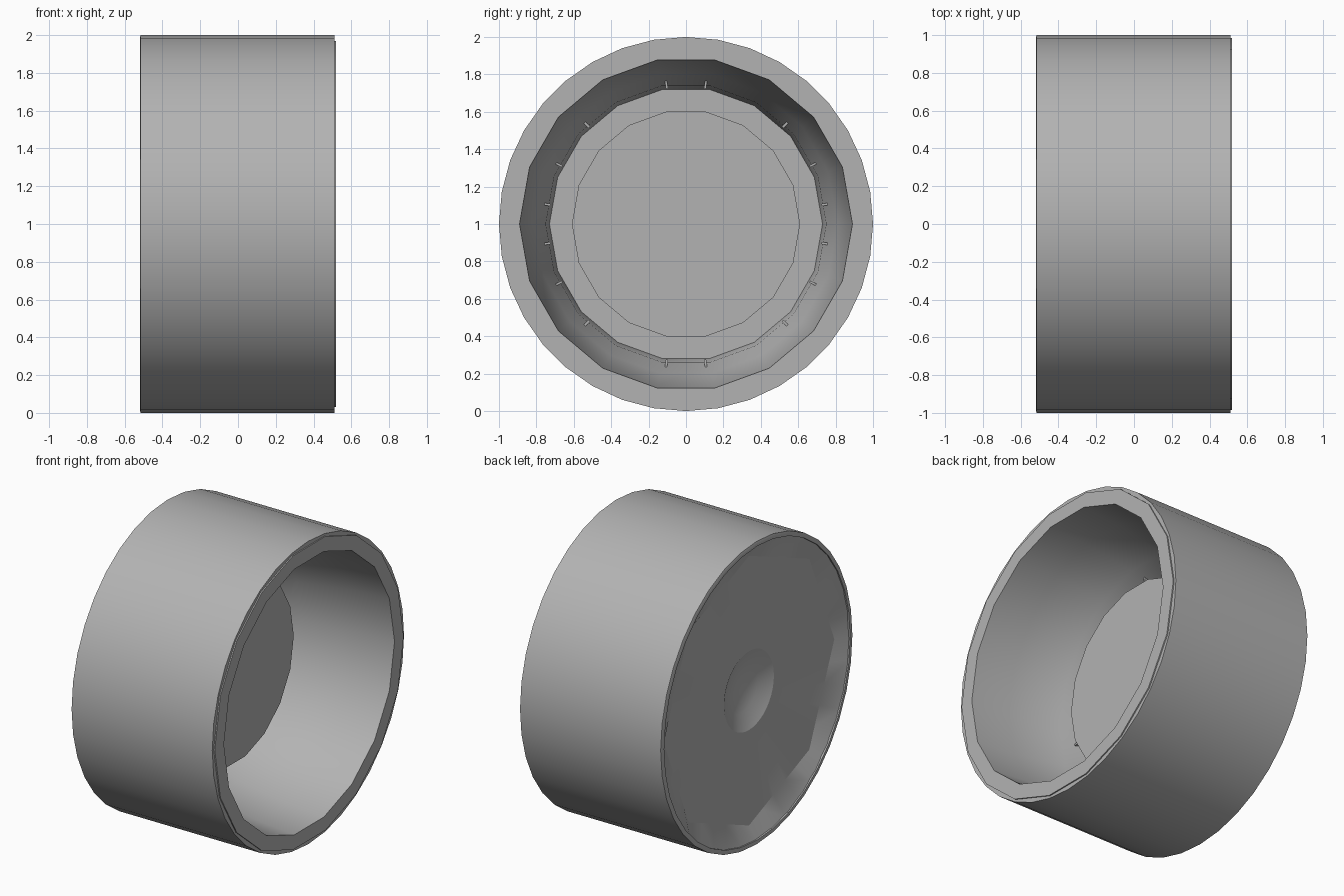
import bpy
import bmesh
from math import cos, sin, pi, radians
from mathutils import Matrix

cube = bpy.data.objects.get("Cube")
if cube:
    bpy.data.objects.remove(cube, do_unlink=True)

CENTRE_Z = 1.0

grey = bpy.data.materials.new("plain grey")
grey.use_nodes = True
COLOUR = (0.45, 0.45, 0.45, 1)
grey.diffuse_color = COLOUR
grey.node_tree.nodes["Principled BSDF"].inputs["Base Color"].default_value = COLOUR


def finish(name, bm, angle=None):
    mesh = bpy.data.meshes.new(name)
    bm.to_mesh(mesh)
    bm.free()
    mesh.materials.append(grey)
    obj = bpy.data.objects.new(name, mesh)
    obj.location.z = CENTRE_Z
    bpy.context.collection.objects.link(obj)
    if angle:
        bpy.ops.object.select_all(action="DESELECT")
        obj.select_set(True)
        bpy.context.view_layer.objects.active = obj
        bpy.ops.object.shade_smooth_by_angle(angle=radians(angle))
    return obj


def octagon(a):
    """Radius of a unit octagon at angle a."""
    return cos(pi / 8) / cos(a % (pi / 4) - pi / 8)


def lathe(name, profile, sides, angle=35, octagon_ring=None):
    """Revolve (x, radius) points around the x axis; one ring may be octagonal."""
    bm = bmesh.new()
    steps = [2 * pi * i / sides for i in range(sides)]
    rings = []
    for k, (x, r) in enumerate(profile):
        if r == 0:
            rings.append([bm.verts.new((x, 0, 0))] * sides)
            continue
        ring = []
        for a in steps:
            s = r * octagon(a) if k == octagon_ring else r
            ring.append(bm.verts.new((x, s * cos(a), s * sin(a))))
        rings.append(ring)
    for a, b in zip(rings, rings[1:]):
        for i in range(sides):
            j = (i + 1) % sides
            corners = list(dict.fromkeys((a[i], b[i], b[j], a[j])))
            bm.faces.new(corners)
    return finish(name, bm, angle)


# Outer drum with a thin lip at each end
lathe("outer_shell", [(0.48, 0.93), (0.512, 0.93), (0.512, 1), (-0.515, 1),
                      (-0.52, 0.985), (-0.52, 0.97), (-0.48, 0.97)], 36)

# Inside of the cup: flat rim and a wall tapering towards the floor
lathe("inner_wall", [(-0.4, 0.55), (-0.4, 0.73), (-0.22, 0.75), (-0.1, 0.81),
                     (0.25, 0.87), (0.52, 0.89), (0.52, 0.985), (0.5, 0.985)], 18)

# Raised round floor in the middle of the cup
lathe("raised_floor", [(-0.02, 0), (-0.02, 0.61), (-0.41, 0.61)], 18)

# Recessed octagonal closed end with a sloping border and a central dimple
lathe("end_panel", [(-0.515, 0.98), (-0.46, 0.89), (-0.46, 0.26),
                    (-0.41, 0.16), (-0.38, 0)], 40, 20, octagon_ring=1)

# Small ribs around the foot of the inner wall
bm = bmesh.new()
for base in (8, 45, 65, 82):
    for a in (base, 180 - base, 180 + base, -base):
        place = (Matrix.Rotation(radians(a), 4, "X")
                 @ Matrix.Translation((-0.24, 0, 0.755))
                 @ Matrix.Diagonal((0.14, 0.012, 0.05, 1)))
        bmesh.ops.create_cube(bm, size=1, matrix=place)
finish("inner_ribs", bm)
